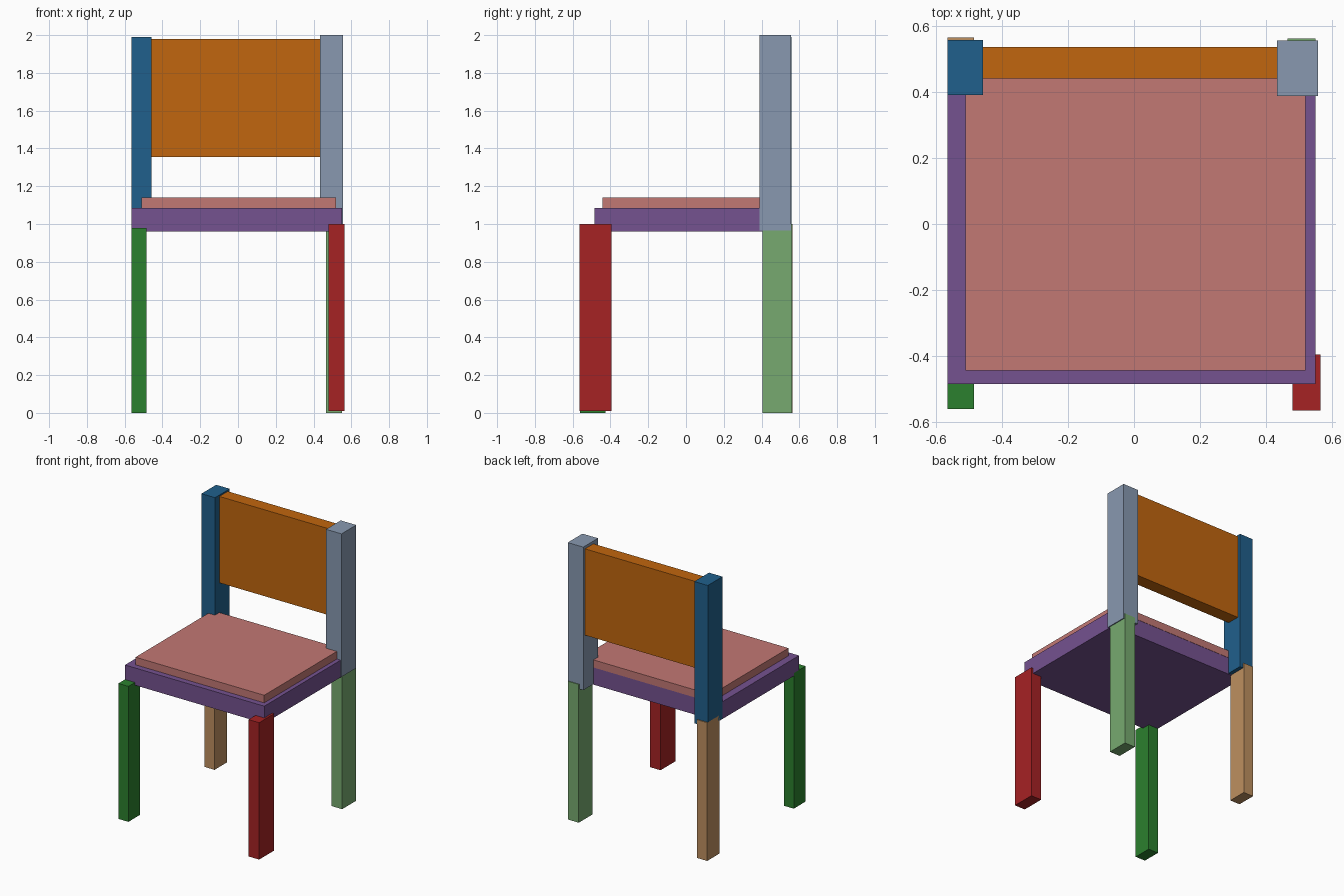
import bpy

cube = bpy.data.objects.get("Cube")
if cube:
    bpy.data.objects.remove(cube, do_unlink=True)


def linear(c):
    c /= 255
    return c / 12.92 if c <= 0.04045 else ((c + 0.055) / 1.055) ** 2.4


def make_material(name, rgb):
    mat = bpy.data.materials.new(name)
    mat.use_nodes = True
    colour = (*[linear(c) for c in rgb], 1)
    mat.diffuse_color = colour
    bsdf = next(n for n in mat.node_tree.nodes if n.type == 'BSDF_PRINCIPLED')
    bsdf.inputs["Base Color"].default_value = colour
    return mat


def box(name, x, y, z, mat_name, rgb):
    """Block spanning the given (low, high) ranges on each axis."""
    spans = (x, y, z)
    bpy.ops.mesh.primitive_cube_add(size=1)
    obj = bpy.context.object
    obj.name = name
    for v in obj.data.vertices:
        v.co = [lo + (c + 0.5) * (hi - lo) for c, (lo, hi) in zip(v.co, spans)]
    obj.data.materials.append(make_material(mat_name, rgb))


# Legs
box("front_right_leg", (-.565, -.485), (-.56, -.425), (0, .98),
    "dark green", (43, 128, 46))
box("front_left_leg", (.48, .565), (-.565, -.395), (.01, 1),
    "red", (166, 34, 36))
box("back_right_leg", (-.565, -.485), (.425, .565), (0, 1),
    "tan", (190, 144, 96))
box("back_left_leg", (.465, .55), (.405, .562), (0, 1),
    "light green", (119, 170, 112))

# Seat
box("seat_base", (-.565, .55), (-.485, .438), (.96, 1.085),
    "purple", (117, 82, 144))
box("seat_cushion", (-.51, .52), (-.443, .44), (1.085, 1.14),
    "dusty pink", (194, 120, 116))

# Backrest
box("right_back_post", (-.565, -.457), (.39, .558), (.965, 1.99),
    "blue", (32, 96, 140))
box("left_back_post", (.433, .557), (.388, .556), (.965, 2),
    "blue grey", (136, 153, 176))
box("back_panel", (-.46, .436), (.44, .536), (1.355, 1.98),
    "orange", (193, 102, 14))
